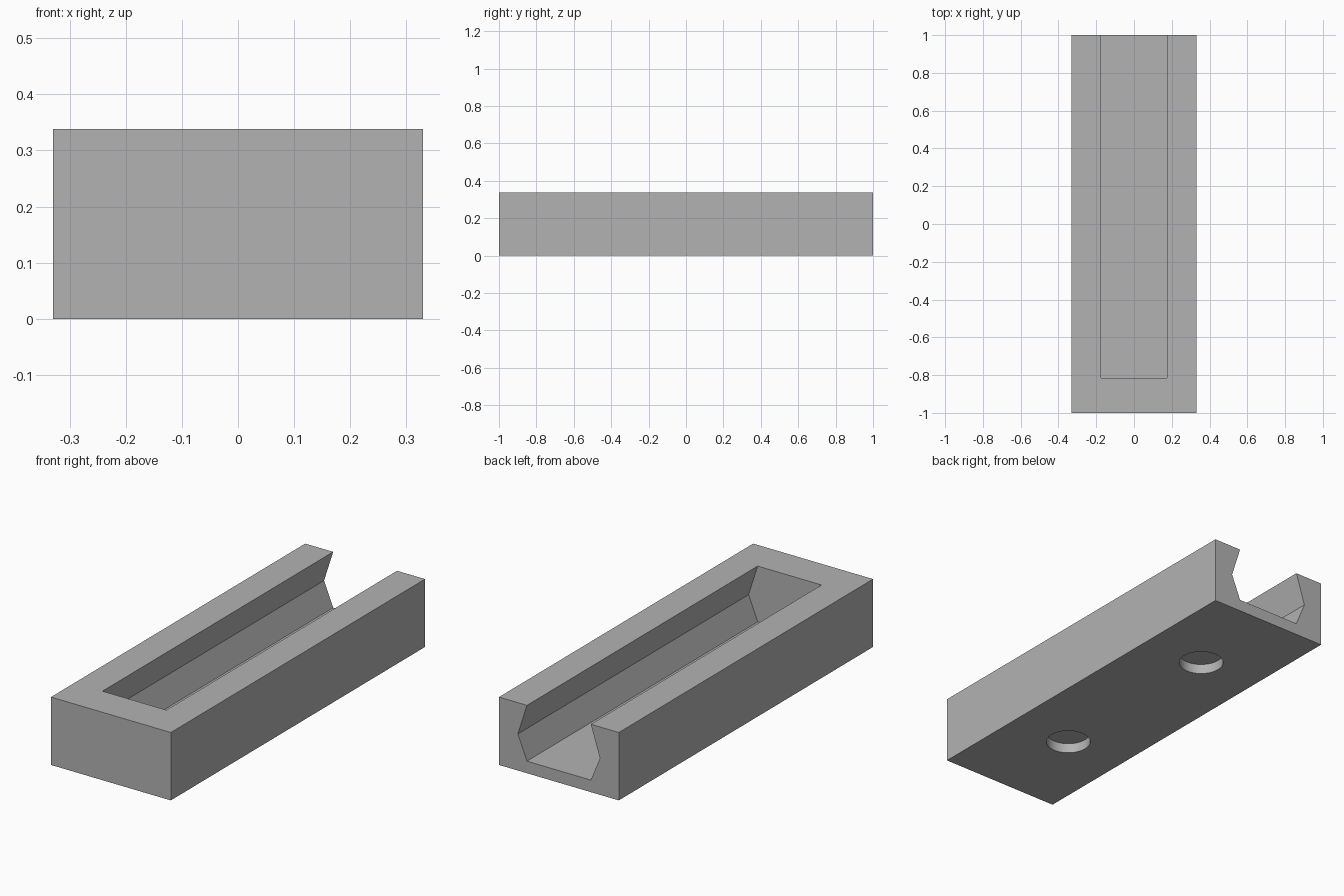
import bpy
import bmesh
import math
from mathutils import Matrix

default = bpy.data.objects.get("Cube")
if default:
    bpy.data.objects.remove(default, do_unlink=True)

grey = bpy.data.materials.new("plain grey")
grey.use_nodes = True
colour = (0.45, 0.45, 0.45, 1)
grey.diffuse_color = colour
grey.node_tree.nodes["Principled BSDF"].inputs["Base Color"].default_value = colour

HALF_W, HALF_L, HEIGHT = 0.33, 1.0, 0.338
FLOOR, WAIST = 0.06, 0.182


def add_object(name, bm):
    bmesh.ops.recalc_face_normals(bm, faces=bm.faces)
    mesh = bpy.data.meshes.new(name)
    bm.to_mesh(mesh)
    bm.free()
    mesh.materials.append(grey)
    obj = bpy.data.objects.new(name, mesh)
    bpy.context.collection.objects.link(obj)
    return obj


def extrude_profile(name, points, y0, y1):
    """Extrude an x-z outline along y."""
    bm = bmesh.new()
    face = bm.faces.new([bm.verts.new((x, y0, z)) for x, z in points])
    moved = bmesh.ops.extrude_face_region(bm, geom=[face])["geom"]
    verts = [v for v in moved if isinstance(v, bmesh.types.BMVert)]
    bmesh.ops.translate(bm, verts=verts, vec=(0, y1 - y0, 0))
    return add_object(name, bm)


def mirrored(half):
    return half + [(-x, z) for x, z in reversed(half)]


def cut(target, cutter):
    cutter.hide_render = True
    mod = target.modifiers.new(cutter.name, "BOOLEAN")
    mod.operation = "DIFFERENCE"
    mod.solver = "EXACT"
    mod.object = cutter
    bpy.context.view_layer.objects.active = target
    bpy.ops.object.modifier_apply(modifier=mod.name)
    bpy.data.objects.remove(cutter, do_unlink=True)


# Solid block
block = extrude_profile("channel_block", mirrored([(HALF_W, 0), (HALF_W, HEIGHT)]),
                        -HALF_L, HALF_L)

# Waisted channel, open at the top and the back; its sides lean in to the lip
lip, lean = 0.176, 0.05
above = 0.1
channel = mirrored([(lip, FLOOR), (lip + lean, WAIST), (lip, HEIGHT), (lip, HEIGHT + above)])
cut(block, extrude_profile("channel_cutter", channel, -0.815, HALF_L + above))

# Two blind round pockets in the underside
for y in (-0.49, 0.5):
    bm = bmesh.new()
    bmesh.ops.create_cone(bm, cap_ends=True, segments=64, radius1=0.105, radius2=0.105,
                          depth=0.1, matrix=Matrix.Translation((0, y, 0)))
    cut(block, add_object("pocket_cutter", bm))

# Smooth pocket walls, crisp edges elsewhere
bpy.ops.object.select_all(action="DESELECT")
block.select_set(True)
bpy.context.view_layer.objects.active = block
bpy.ops.object.shade_smooth_by_angle(angle=math.radians(25))
